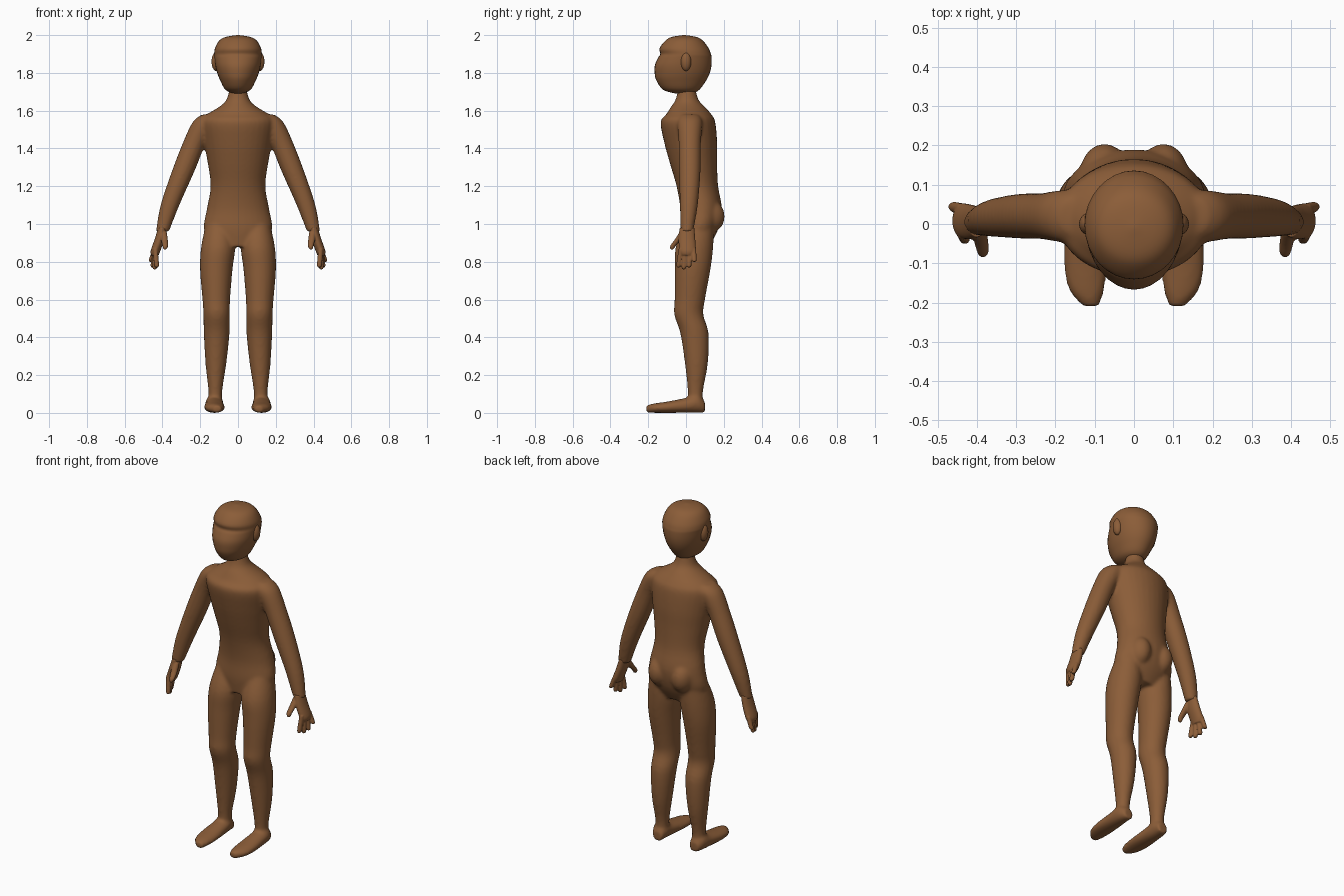
import bpy, bmesh, math
from mathutils import Matrix, Vector

if "Cube" in bpy.data.objects:
    bpy.data.objects.remove(bpy.data.objects["Cube"], do_unlink=True)

skin = bpy.data.materials.new("brown skin")
skin.use_nodes = True
skin_color = (0.26, 0.11, 0.04, 1)
skin.diffuse_color = skin_color
skin.node_tree.nodes["Principled BSDF"].inputs["Base Color"].default_value = skin_color


def spline(rows, steps=4):
    """Smooth in-between rows running through the given rows."""
    points = [Vector(row) for row in rows]
    padded = [points[0], *points, points[-1]]
    result = []
    for before, start, end, after in zip(padded, padded[1:], padded[2:], padded[3:]):
        start_slope = (end - before) / 2
        end_slope = (after - start) / 2
        for step in range(steps):
            t = step / steps
            ease = t * t * (3 - 2 * t)
            bend = t * (1 - t)
            result.append(start.lerp(end, ease)
                          + start_slope * bend * (1 - t) - end_slope * bend * t)
    return result + [points[-1]]


def loft(bm, sections, segments=32):
    """Closed skin through ovals, each given by centre and its two half axes."""
    loops = []
    for centre, across, along in sections:
        angles = [math.tau * i / segments for i in range(segments)]
        loops.append([bm.verts.new(centre + across * math.cos(a) + along * math.sin(a))
                      for a in angles])
    for lower, upper in zip(loops, loops[1:]):
        for i in range(segments):
            bm.faces.new((lower[i - 1], lower[i], upper[i], upper[i - 1]))
    bm.faces.new(loops[0])
    bm.faces.new(loops[-1])


def trunk(bm, rows):
    """Central form from rows of height, middle depth, half width, half depth."""
    loft(bm, [(Vector((0, y, z)), Vector((width, 0, 0)), Vector((0, depth, 0)))
              for z, y, width, depth in spline(rows)])


def limb(bm, side, rows, flatten=1.0):
    """Limb from rows of x, y, z, radius; flatten scales the radius in depth."""
    loft(bm, [(Vector((side * x, y, z)), Vector((r, 0, 0)), Vector((0, r * flatten, 0)))
              for x, y, z, r in spline(rows)])


def ball(bm, side, centre, radii):
    """Ellipsoid on one side of the model."""
    x, y, z = centre
    place = Matrix.Translation((side * x, y, z)) @ Matrix.Diagonal((*radii, 1))
    bmesh.ops.create_uvsphere(bm, u_segments=24, v_segments=16, radius=1, matrix=place)


def finish(bm, name, voxel=None, softness=0):
    """Make the object, fuse overlapping volumes and soften the joins."""
    bmesh.ops.recalc_face_normals(bm, faces=bm.faces[:])
    mesh = bpy.data.meshes.new(name)
    bm.to_mesh(mesh)
    bm.free()
    mesh.materials.append(skin)
    part = bpy.data.objects.new(name, mesh)
    bpy.context.collection.objects.link(part)
    bpy.ops.object.select_all(action="DESELECT")
    part.select_set(True)
    bpy.context.view_layer.objects.active = part
    if voxel:
        fuse = part.modifiers.new("fuse", "REMESH")
        fuse.mode = "VOXEL"
        fuse.voxel_size = voxel
        soften = part.modifiers.new("soften", "SMOOTH")
        soften.factor = 0.5
        soften.iterations = softness
        for modifier in ("fuse", "soften"):
            bpy.ops.object.modifier_apply(modifier=modifier)
    bpy.ops.object.shade_smooth()


# Torso from crotch to neck
torso = [(.88, .05, .12, .07), (.97, .07, .18, .1), (1.08, .08, .165, .11),
         (1.2, .06, .145, .11), (1.32, .04, .16, .125), (1.43, .025, .18, .14),
         (1.54, .01, .195, .145), (1.58, .015, .165, .12), (1.62, .01, .1, .09),
         (1.66, .005, .06, .06), (1.74, .005, .04, .04)]
# Leg from hip to ankle, with the knee ahead of the calf
leg = [(.1, .07, 1, .07), (.105, .045, .88, .09), (.115, .035, .76, .086),
       (.115, .02, .6, .073), (.113, .015, .52, .07), (.113, .045, .42, .068),
       (.117, .055, .26, .055), (.12, .05, .12, .037), (.12, .05, .05, .037)]
# Arm from shoulder to wrist
arm = [(.14, .02, 1.58, .05), (.17, .02, 1.54, .07), (.23, .02, 1.43, .062),
       (.29, .02, 1.28, .06), (.36, .015, 1.1, .05), (.4, .005, .96, .035)]
# Foot from heel to toe: x, y, half width, height of the top
foot = [(.12, .1, .03, .06), (.125, .06, .045, .1), (.125, 0, .05, .08),
        (.125, -.1, .055, .06), (.12, -.17, .045, .05), (.11, -.21, .02, .04)]

bm = bmesh.new()
trunk(bm, torso)
for side in (-1, 1):
    limb(bm, side, leg, flatten=1.1)
    limb(bm, side, arm, flatten=.95)
    ball(bm, side, (.075, .12, 1.04), (.065, .085, .09))
    loft(bm, [(Vector((side * x, y, top / 2)), Vector((width, 0, 0)), Vector((0, 0, top / 2)))
              for x, y, width, top in spline(foot)])
finish(bm, "body", voxel=.009, softness=7)

# Head from chin to crown, with a shallow crease under the brow
head = [(1.69, -.01, .02, .04), (1.71, -.025, .066, .095), (1.76, -.025, .094, .132),
        (1.8, -.02, .11, .146), (1.84, -.015, .12, .15), (1.88, -.006, .125, .142),
        (1.9, -.002, .126, .134), (1.93, -.01, .122, .13), (1.97, -.01, .1, .1),
        (1.99, -.01, .066, .066), (2, -.01, .005, .005)]
bm = bmesh.new()
trunk(bm, head)
for side in (-1, 1):
    ball(bm, side, (.115, 0, 1.86), (.025, .028, .05))
finish(bm, "head")

# Hands with a thumb and four fingers fanned front to back
palm = [(.4, .005, .98, .023), (.415, .005, .92, .026), (.436, .008, .86, .026),
        (.44, .007, .835, .02)]
thumb = [(.395, -.015, .96, .018), (.39, -.04, .92, .018), (.385, -.068, .885, .015),
         (.387, -.075, .865, .008)]
for side, name in ((-1, "right_hand"), (1, "left_hand")):
    bm = bmesh.new()
    limb(bm, side, palm, flatten=1.7)
    limb(bm, side, thumb)
    for i in range(4):
        base = Vector((.438, .022 * i - .026, .87))
        tip = Vector((.43 + .011 * i, .028 * i - .04, .76 + .01 * (i - 1) ** 2))
        limb(bm, side, [(*base, .013), (*base.lerp(tip, .85), .013), (*tip, .006)])
    finish(bm, name, voxel=.004, softness=3)
